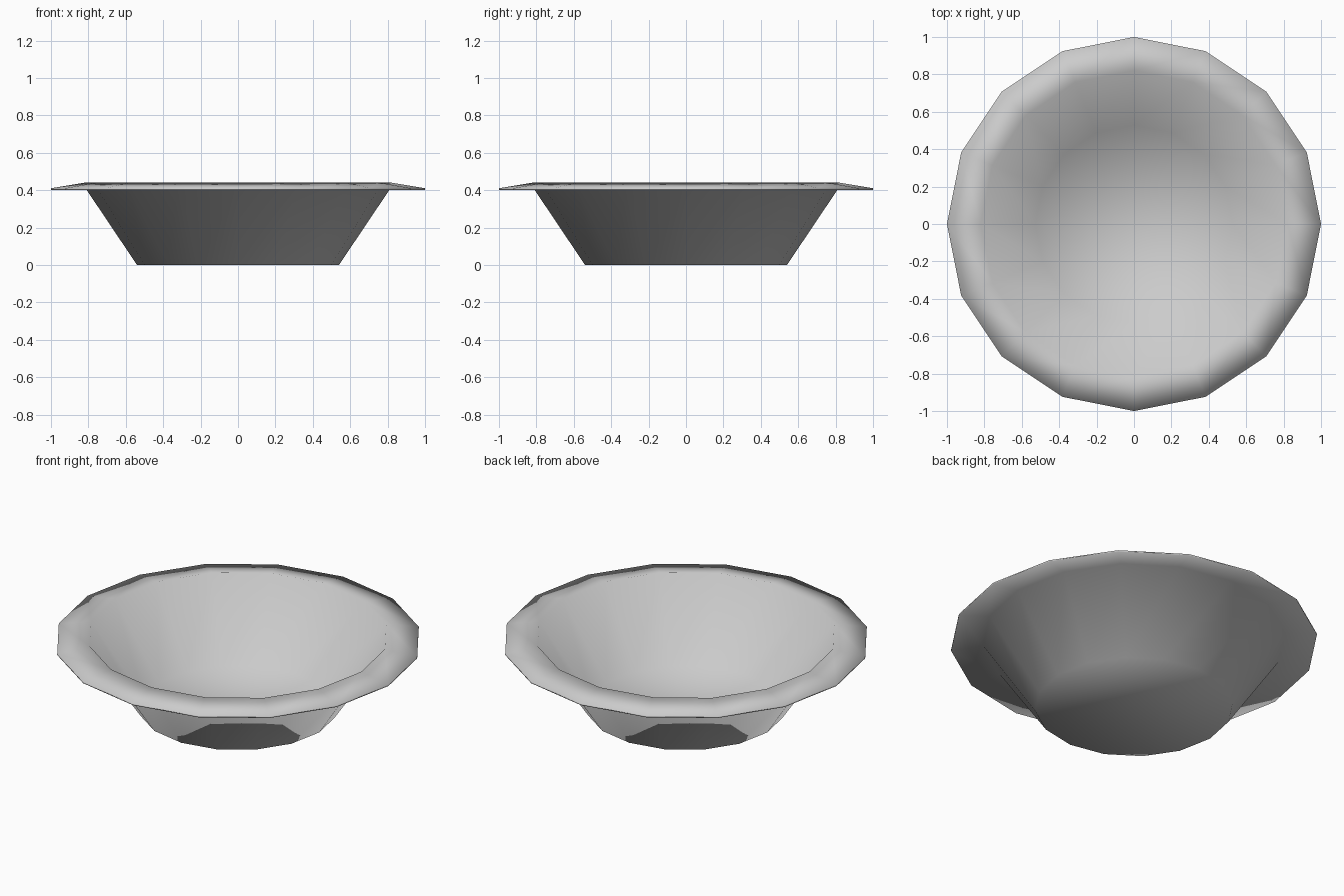
import bpy, bmesh, math

if "Cube" in bpy.data.objects:
    bpy.data.objects.remove(bpy.data.objects["Cube"])

SIDES = 16
# Thin-walled profile (radius, height): outside base, up under the rim, over the lip, down inside
PROFILE = [(0.54, 0.0), (0.826, 0.426), (1.0, 0.402), (1.0, 0.41),
           (0.82, 0.44), (0.528, 0.012)]

bm = bmesh.new()
rings = []
for r, z in PROFILE:
    rings.append([bm.verts.new((r * math.cos(2 * math.pi * i / SIDES),
                                r * math.sin(2 * math.pi * i / SIDES), z))
                  for i in range(SIDES)])

# Walls and rim
for low, high in zip(rings, rings[1:]):
    for i in range(SIDES):
        j = (i + 1) % SIDES
        bm.faces.new((low[i], low[j], high[j], high[i]))

# Underside and inner floor
bm.faces.new(rings[0][::-1])
bm.faces.new(rings[-1])

for f in bm.faces:
    f.smooth = True
bmesh.ops.recalc_face_normals(bm, faces=bm.faces)

mesh = bpy.data.meshes.new("bowl")
bm.to_mesh(mesh)
bm.free()
bowl = bpy.data.objects.new("bowl", mesh)
bpy.context.collection.objects.link(bowl)
